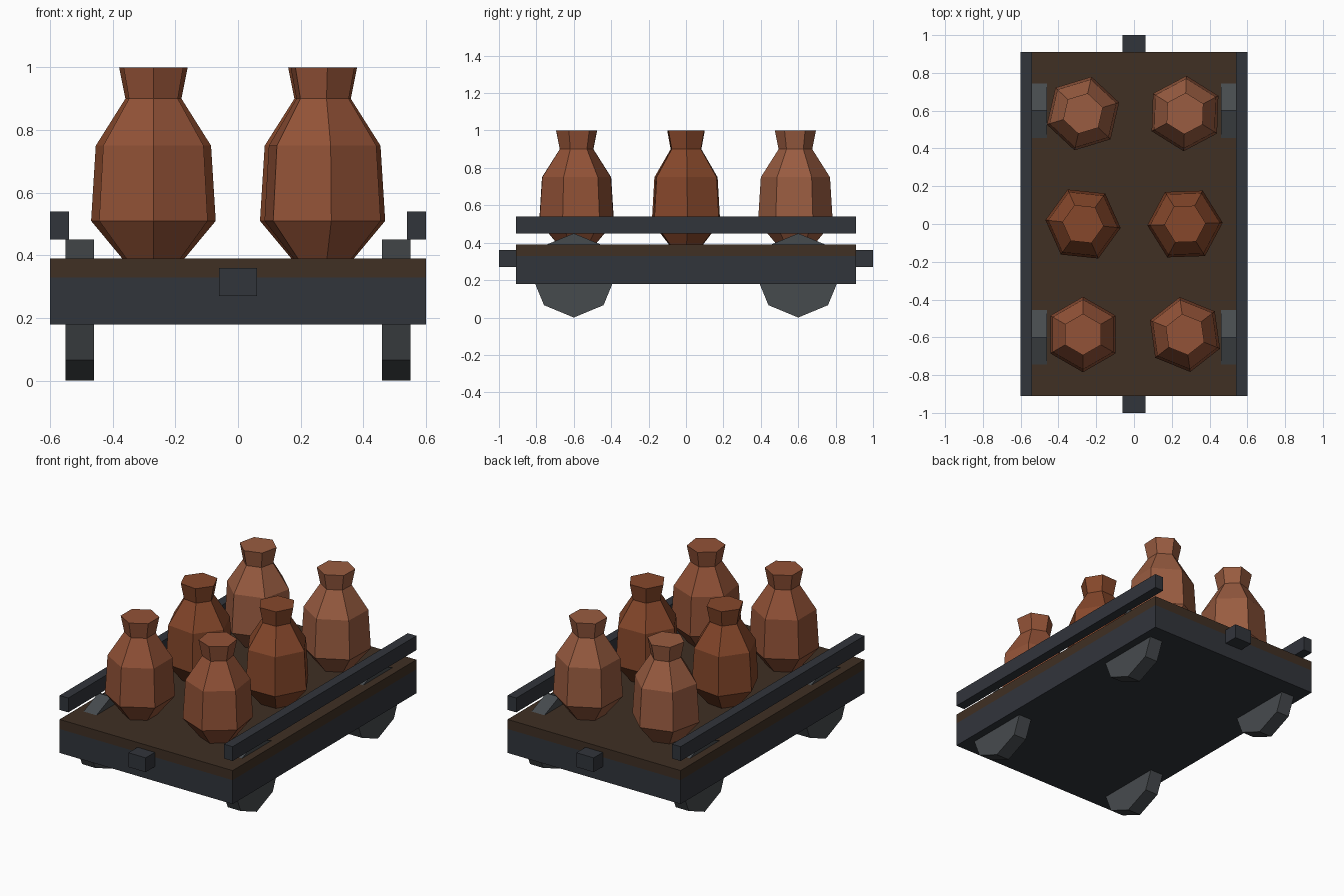
import bpy, bmesh
from math import cos, sin, pi, radians

if "Cube" in bpy.data.objects:
    bpy.data.objects.remove(bpy.data.objects["Cube"])


def material(name, rgb):
    m = bpy.data.materials.new(name)
    m.diffuse_color = (*rgb, 1)
    m.use_nodes = True
    m.node_tree.nodes["Principled BSDF"].inputs["Base Color"].default_value = m.diffuse_color
    return m


def add_object(name, bm, mat):
    bmesh.ops.recalc_face_normals(bm, faces=bm.faces)
    me = bpy.data.meshes.new(name)
    bm.to_mesh(me)
    bm.free()
    me.materials.append(mat)
    ob = bpy.data.objects.new(name, me)
    bpy.context.collection.objects.link(ob)
    return ob


def box(name, lo, hi, mat):
    bm = bmesh.new()
    bmesh.ops.create_cube(bm, size=1)
    for v in bm.verts:
        v.co = [(a + b) / 2 + c * (b - a) for a, b, c in zip(lo, hi, v.co)]
    return add_object(name, bm, mat)


def loft(name, rings, mat):
    """Skin equal-sized rings of points and cap both ends."""
    bm = bmesh.new()
    vs = [[bm.verts.new(p) for p in ring] for ring in rings]
    n = len(vs[0])
    for a, b in zip(vs, vs[1:]):
        for i in range(n):
            j = (i + 1) % n
            bm.faces.new((a[i], a[j], b[j], b[i]))
    bm.faces.new(vs[0])
    bm.faces.new(vs[-1])
    return add_object(name, bm, mat)


iron = material("dark_iron", (0.031, 0.035, 0.044))
wood = material("dark_wood", (0.050, 0.029, 0.017))
steel = material("wheel_steel", (0.062, 0.070, 0.076))
clays = [material("clay_front", (0.29, 0.085, 0.038)),
         material("clay_middle", (0.24, 0.064, 0.024)),
         material("clay_back", (0.32, 0.107, 0.052))]

# Wagon bed
box("chassis", (-0.6, -0.91, 0.18), (0.6, 0.91, 0.33), iron)
box("deck", (-0.6, -0.91, 0.33), (0.6, 0.91, 0.39), wood)

# Couplers at both ends
box("coupler_front", (-0.06, -1.0, 0.27), (0.06, -0.91, 0.36), iron)
box("coupler_back", (-0.06, 0.91, 0.27), (0.06, 1.0, 0.36), iron)

# Side rails and eight-sided wheels
R = 0.225
for side, s in (("left", -1), ("right", 1)):
    x0, x1 = sorted((s * 0.54, s * 0.6))
    box(f"rail_{side}", (x0, -0.91, 0.45), (x1, 0.91, 0.54), iron)
    for end, y in (("front", -0.6), ("back", 0.6)):
        rings = [[(s * x, y + R * cos(i * pi / 4), R + R * sin(i * pi / 4))
                  for i in range(8)] for x in (0.46, 0.55)]
        loft(f"wheel_{end}_{side}", rings, steel)

# Six-sided clay jars, each turned a little differently
profile = [(0.10, 0.39), (0.20, 0.51), (0.185, 0.75), (0.09, 0.90), (0.11, 1.0)]
rows = [("front", -0.585, 30, 38), ("middle", 0.0, -6, 2), ("back", 0.585, 17, 28)]
for (row, y, *turns), clay in zip(rows, clays):
    for side, x, turn in zip(("left", "right"), (-0.27, 0.27), turns):
        rings = [[(x + r * cos(radians(turn + 60 * i)),
                   y + r * sin(radians(turn + 60 * i)), z)
                  for i in range(6)] for r, z in profile]
        loft(f"jar_{row}_{side}", rings, clay)
